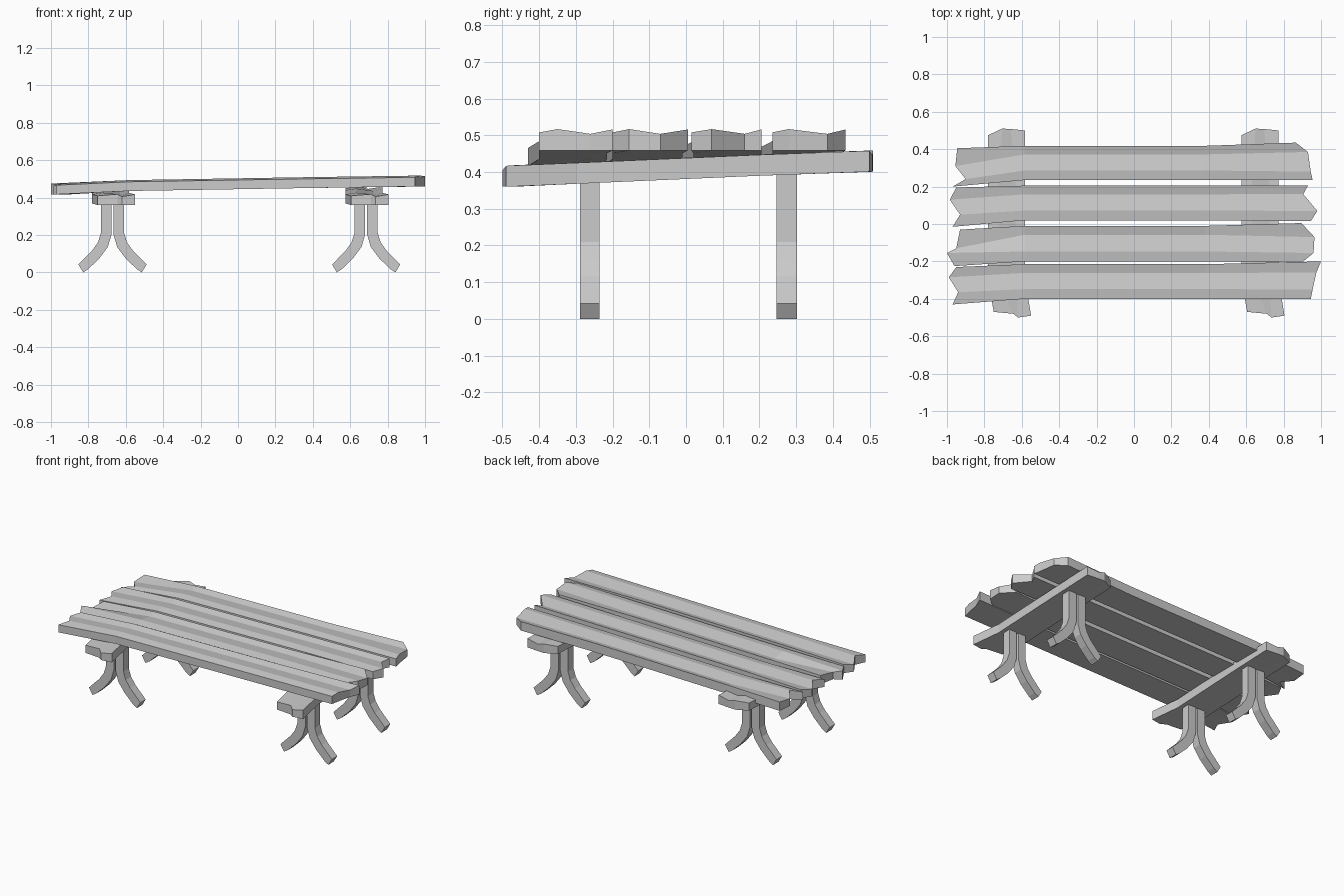
import bpy, bmesh

if "Cube" in bpy.data.objects:
    bpy.data.objects.remove(bpy.data.objects["Cube"])

BUMP = [-0.006, 0.003, -0.010, 0.002]   # worn ripple across each board
THICK = 0.055


def slab(name, rows, heights):
    """Worn board: rows of four (x, y) points, one top height per row."""
    bm = bmesh.new()
    top, bot = [], []
    for pts, z in zip(rows, heights):
        top.append([bm.verts.new((x, y, z + b)) for (x, y), b in zip(pts, BUMP)])
        bot.append([bm.verts.new((x, y, z - THICK)) for x, y in pts])
    n = len(rows)
    for i in range(n - 1):
        for j in range(3):
            for g in (top, bot):
                bm.faces.new((g[i][j], g[i + 1][j], g[i + 1][j + 1], g[i][j + 1]))
        for j in (0, 3):
            bm.faces.new((top[i][j], top[i + 1][j], bot[i + 1][j], bot[i][j]))
    for i in (0, n - 1):
        for j in range(3):
            bm.faces.new((top[i][j], top[i][j + 1], bot[i][j + 1], bot[i][j]))
    finish(name, bm)


def finish(name, bm):
    bmesh.ops.recalc_face_normals(bm, faces=bm.faces[:])
    me = bpy.data.meshes.new(name)
    bm.to_mesh(me)
    bm.free()
    bpy.context.collection.objects.link(bpy.data.objects.new(name, me))


def spread(lo, hi):
    return [lo + (hi - lo) * t for t in (0, 0.28, 0.75, 1)]


# Seat planks: ragged left end, straight middle, ragged right end
planks = [
    ([(-.97, -.43), (-.94, -.365), (-.99, -.285), (-.95, -.23)], (-.40, -.215),
     [(.945, -.40), (.955, -.35), (.975, -.26), (1.0, -.20)]),
    ([(-.96, -.225), (-1.0, -.155), (-.95, -.13), (-.93, -.03)], (-.20, -.01),
     [(.905, -.20), (.96, -.155), (.965, -.07), (.895, .005)]),
    ([(-.97, -.015), (-.93, .05), (-.985, .13), (-.95, .195)], (.02, .205),
     [(.945, .015), (.98, .07), (.905, .16), (.93, .205)]),
    ([(-.97, .20), (-.90, .24), (-.955, .31), (-.945, .405)], (.235, .418),
     [(.955, .235), (.945, .28), (.93, .385), (.865, .435)]),
]
for i, (left, (lo, hi), right) in enumerate(planks):
    mid = [[(x, y) for y in spread(lo, hi)] for x in (-.585, .38)]
    slab(f"seat_plank_{i + 1}", [left, *mid, right], [.472, .490, .506, .514])

# Cross beams under the seat
for side, dx in (("left", 0), ("right", 1.355)):
    rows = [
        [(-.75, -.47), (-.645, -.48), (-.62, -.50), (-.55, -.49)],
        [(x, -.30) for x in spread(-.78, -.582)],
        [(x, .20) for x in spread(-.78, -.582)],
        [(-.78, .475), (-.705, .51), (-.66, .508), (-.582, .50)],
    ]
    rows = [[(x + dx, y) for x, y in r] for r in rows]
    slab(f"{side}_cross_beam", rows, [.415, .423, .445, .456])

# Splayed legs: a curved bar profile, mirrored in pairs
PROFILE = [(.006, .20), (.025, .135), (.07, .075), (.13, .017), (.157, 0),
           (.182, .042), (.11, .115), (.078, .16), (.062, .21)]
for side, cx in (("left", -.671), ("right", .685)):
    for end, y0, y1, top in (("front", -.289, -.235, .385), ("back", .247, .303, .405)):
        bm = bmesh.new()
        outline = [(.006, top)] + PROFILE + [(.062, top)]
        for s in (-1, 1):
            vs = [bm.verts.new((cx + s * x, y0, z)) for x, z in outline]
            face = bm.faces.new(vs)
            ext = bmesh.ops.extrude_face_region(bm, geom=[face], use_keep_orig=True)
            moved = [v for v in ext["geom"] if isinstance(v, bmesh.types.BMVert)]
            bmesh.ops.translate(bm, verts=moved, vec=(0, y1 - y0, 0))
        finish(f"{end}_{side}_leg", bm)
